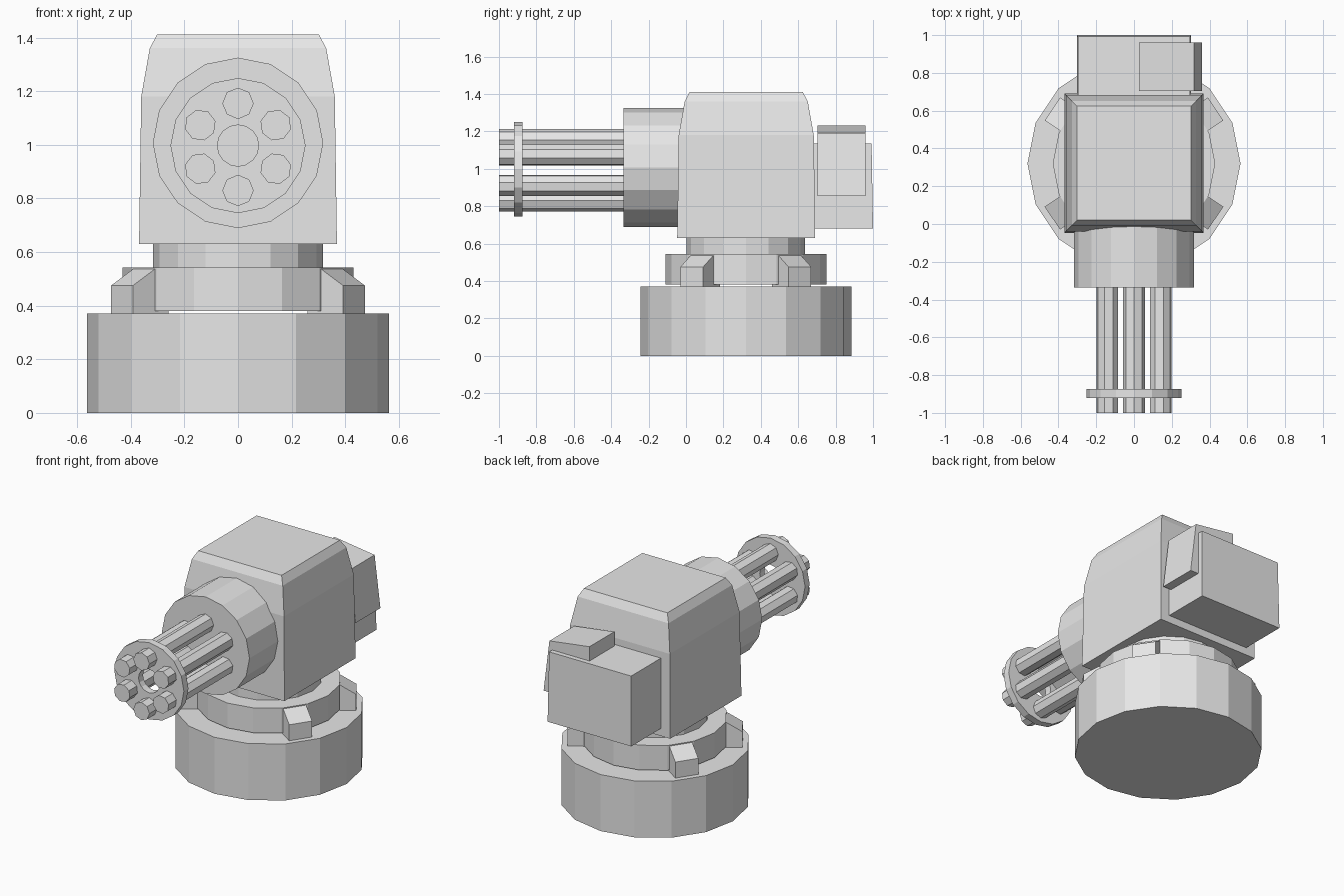
import bpy, bmesh, math
from mathutils import Matrix, Vector

cube = bpy.data.objects.get("Cube")
if cube:
    bpy.data.objects.remove(cube, do_unlink=True)

grey = bpy.data.materials.new("light_grey")
grey.use_nodes = True
grey.diffuse_color = (0.8, 0.8, 0.8, 1)
grey.node_tree.nodes["Principled BSDF"].inputs["Base Color"].default_value = (0.8, 0.8, 0.8, 1)

CY = 0.32      # y of the turret's turning axis
GUN_Z = 0.997  # height of the gun axis


def finish(name, bm):
    bmesh.ops.recalc_face_normals(bm, faces=bm.faces)
    mesh = bpy.data.meshes.new(name)
    bm.to_mesh(mesh)
    bm.free()
    mesh.materials.append(grey)
    obj = bpy.data.objects.new(name, mesh)
    bpy.context.collection.objects.link(obj)
    return obj


def loft(name, rings, closed=False):
    """Skin equal-sized point rings; cap the ends, or join last to first."""
    bm = bmesh.new()
    loops = [[bm.verts.new(p) for p in ring] for ring in rings]
    n = len(loops[0])
    pairs = list(zip(loops, loops[1:]))
    if closed:
        pairs.append((loops[-1], loops[0]))
    else:
        bm.faces.new(loops[0])
        bm.faces.new(loops[-1])
    for a, b in pairs:
        for i in range(n):
            j = (i + 1) % n
            bm.faces.new((a[i], a[j], b[j], b[i]))
    return finish(name, bm)


def drum(name, r, z0, z1, sides=16):
    """Upright prism on the turning axis."""
    def ring(z):
        return [(r * math.cos(2 * math.pi * i / sides),
                 CY + r * math.sin(2 * math.pi * i / sides), z) for i in range(sides)]
    return loft(name, [ring(z0), ring(z1)])


def y_ring(x, z, r, y, sides, turn=0.0):
    return [(x + r * math.cos(turn + 2 * math.pi * i / sides), y,
             z + r * math.sin(turn + 2 * math.pi * i / sides)) for i in range(sides)]


def rect(x0, x1, y0, y1, z):
    return [(x0, y0, z), (x1, y0, z), (x1, y1, z), (x0, y1, z)]


# Base, turning ring and neck
drum("base", 0.564, 0.0, 0.37)
drum("turning_ring", 0.43, 0.38, 0.543)
drum("neck", 0.317, 0.54, 0.64)

# Four wedge clamps holding the ring to the base
profile = [(0.36, 0.369), (0.52, 0.369), (0.52, 0.475), (0.413, 0.542), (0.36, 0.542)]
for k, deg in enumerate((33.75, 146.25, 213.75, 326.25)):
    turn = Matrix.Translation((0, CY, 0)) @ Matrix.Rotation(math.radians(deg), 4, 'Z')
    loft(f"clamp_{k + 1}", [[turn @ Vector((r, s, z)) for r, z in profile]
                            for s in (-0.073, 0.073)])

# Head: square block tapering to a chamfered top
levels = [(0.369, 0.63), (0.361, 1.18), (0.329, 1.36), (0.302, 1.411)]
loft("head", [rect(-h, h, CY + 0.002 - h, CY + 0.002 + h, z) for h, z in levels])

# Gun housing
loft("gun_housing", [y_ring(0, 1.007, 0.318, y, 16) for y in (-0.335, 0.1)])

# Six barrels around the gun axis
for k in range(6):
    a = math.pi / 2 + k * math.pi / 3
    x, z = 0.1625 * math.cos(a), 0.992 + 0.1625 * math.sin(a)
    loft(f"barrel_{k + 1}", [y_ring(x, z, 0.0585, y, 8, a) for y in (-1.0, -0.3)])

# Pierced disc clamping the barrels together
loft("barrel_clamp", [y_ring(0, GUN_Z, r, y, 16) for r, y in
                      ((0.252, -0.92), (0.252, -0.873), (0.077, -0.873), (0.077, -0.92))],
     closed=True)

# Ammunition box on the back, slightly narrower at the top
loft("rear_box", [rect(-0.303, 0.303, 0.66, 1.0, 0.68),
                  rect(-0.297, 0.297, 0.66, 0.992, 1.136)])

# Feed box with a sloping lid, overhanging the side of the rear box
feed = [(0.027, 0.853), (0.36, 0.853), (0.318, 1.19), (0.027, 1.23)]
loft("feed_box", [[(x, y, z) for x, z in feed] for y in (0.704, 0.96)])
